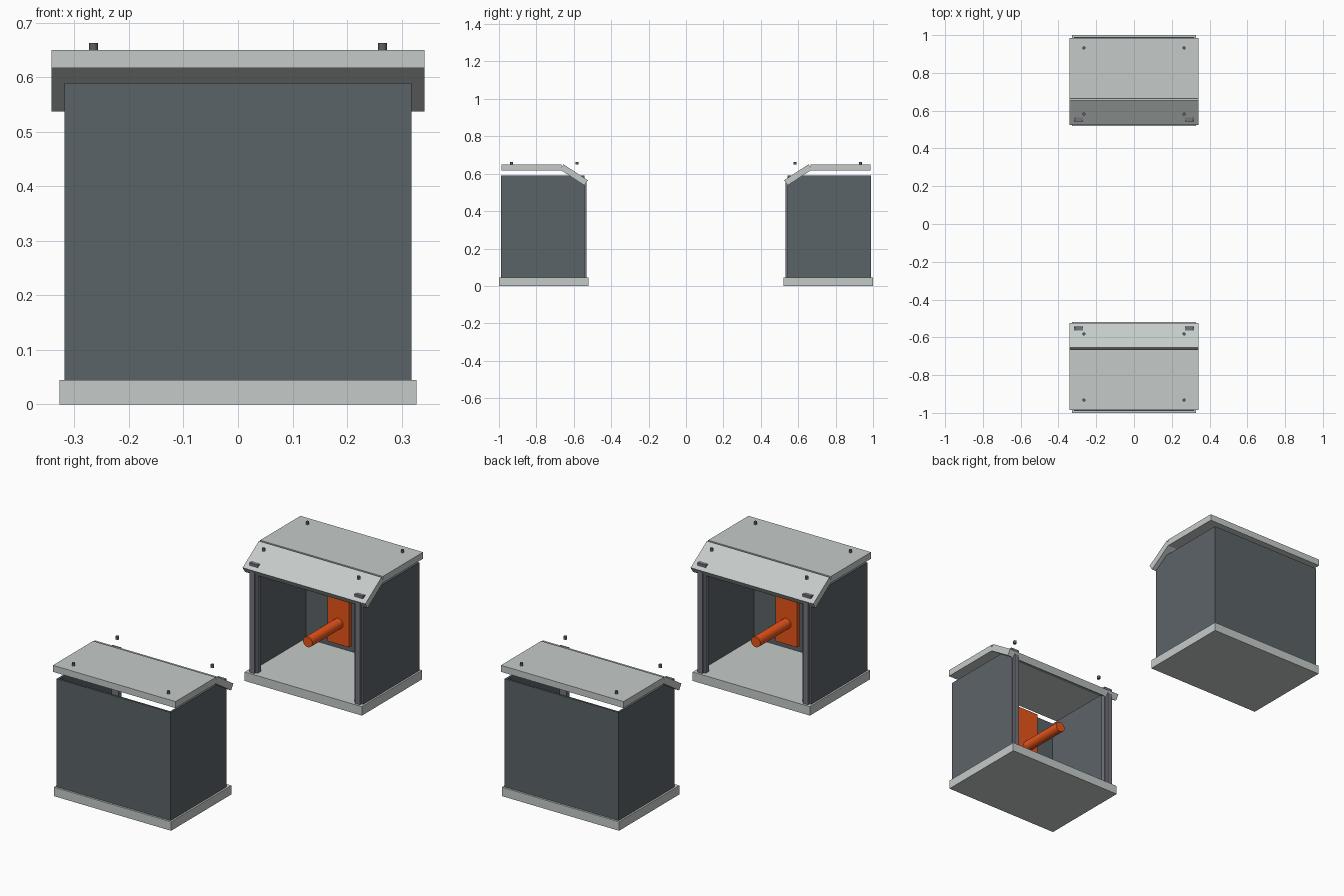
import bpy
import bmesh
from math import pi
from mathutils import Matrix, Vector

cube = bpy.data.objects.get("Cube")
if cube:
    bpy.data.objects.remove(cube)


def material(name, colour):
    mat = bpy.data.materials.new(name)
    mat.use_nodes = True
    mat.diffuse_color = (*colour, 1)
    mat.node_tree.nodes["Principled BSDF"].inputs["Base Color"].default_value = (*colour, 1)
    return mat


LIGHT = material("light grey", (0.56, 0.60, 0.59))
DARK = material("slate grey", (0.105, 0.125, 0.135))
STEEL = material("steel grey", (0.17, 0.18, 0.21))
ORANGE = material("orange", (0.80, 0.09, 0.01))


def finish(name, bm, mat, turn):
    """Turn the part about the centre line and link it as an object."""
    bm.transform(Matrix.Rotation(turn, 4, "Z"))
    bmesh.ops.recalc_face_normals(bm, faces=bm.faces)
    mesh = bpy.data.meshes.new(name)
    bm.to_mesh(mesh)
    bm.free()
    mesh.materials.append(mat)
    obj = bpy.data.objects.new(name, mesh)
    bpy.context.collection.objects.link(obj)
    return obj


def box(name, x, y, z, mat, turn):
    bm = bmesh.new()
    size = [b - a for a, b in (x, y, z)]
    centre = [(a + b) / 2 for a, b in (x, y, z)]
    bmesh.ops.create_cube(bm, size=1, matrix=Matrix.Translation(centre) @ Matrix.Diagonal((*size, 1)))
    return finish(name, bm, mat, turn)


def extrusion(name, profile, half_width, mat, turn):
    """Sweep a y-z profile across x."""
    bm = bmesh.new()
    face = bm.faces.new([bm.verts.new((-half_width, y, z)) for y, z in profile])
    swept = bmesh.ops.extrude_face_region(bm, geom=[face])["geom"]
    verts = [v for v in swept if isinstance(v, bmesh.types.BMVert)]
    bmesh.ops.translate(bm, verts=verts, vec=Vector((2 * half_width, 0, 0)))
    return finish(name, bm, mat, turn)


def rod(name, centre, radius, length, tilt, sides, mat, turn):
    bm = bmesh.new()
    bmesh.ops.create_cone(bm, cap_ends=True, segments=sides, radius1=radius, radius2=radius, depth=length,
                          matrix=Matrix.Translation(centre) @ Matrix.Rotation(tilt, 4, "X"))
    obj = finish(name, bm, mat, turn)
    for poly in obj.data.polygons:
        poly.use_smooth = len(poly.vertices) == 4
    return obj


# Two identical booths face each other across the centre
for label, turn in (("back", 0), ("front", pi)):
    # Base and roof
    box(f"{label}_base", (-0.327, 0.327), (0.52, 1.0), (0, 0.045), LIGHT, turn)
    box(f"{label}_roof", (-0.342, 0.342), (0.665, 0.986), (0.617, 0.65), LIGHT, turn)
    slope = [(0.655, 0.65), (0.525, 0.565), (0.543, 0.537), (0.673, 0.622)]
    extrusion(f"{label}_sloped_roof", slope, 0.342, LIGHT, turn)

    # Thin walls, open towards the centre
    box(f"{label}_rear_wall", (-0.318, 0.318), (0.98, 0.99), (0.04, 0.59), DARK, turn)
    for side, s in (("left", 1), ("right", -1)):
        def span(a, b):
            return sorted((s * a, s * b))
        box(f"{label}_{side}_wall", span(0.308, 0.318), (0.545, 0.98), (0.04, 0.59), DARK, turn)

        # Corner post with a raised front rail
        box(f"{label}_{side}_post", span(0.27, 0.317), (0.543, 0.568), (0.04, 0.59), STEEL, turn)
        box(f"{label}_{side}_rail", span(0.28, 0.308), (0.531, 0.543), (0.04, 0.555), STEEL, turn)

        # Roof bolts
        for place, y in (("inner", 0.582), ("outer", 0.932)):
            rod(f"{label}_{side}_{place}_bolt", (s * 0.265, y, 0.6555), 0.008, 0.015, 0, 16, DARK, turn)

    # Panel and the bar that reaches out of the opening
    box(f"{label}_panel", (-0.06, 0.06), (0.80, 0.82), (0.165, 0.47), ORANGE, turn)
    rod(f"{label}_bar", (0, 0.68, 0.27), 0.026, 0.25, pi / 2, 24, ORANGE, turn)
